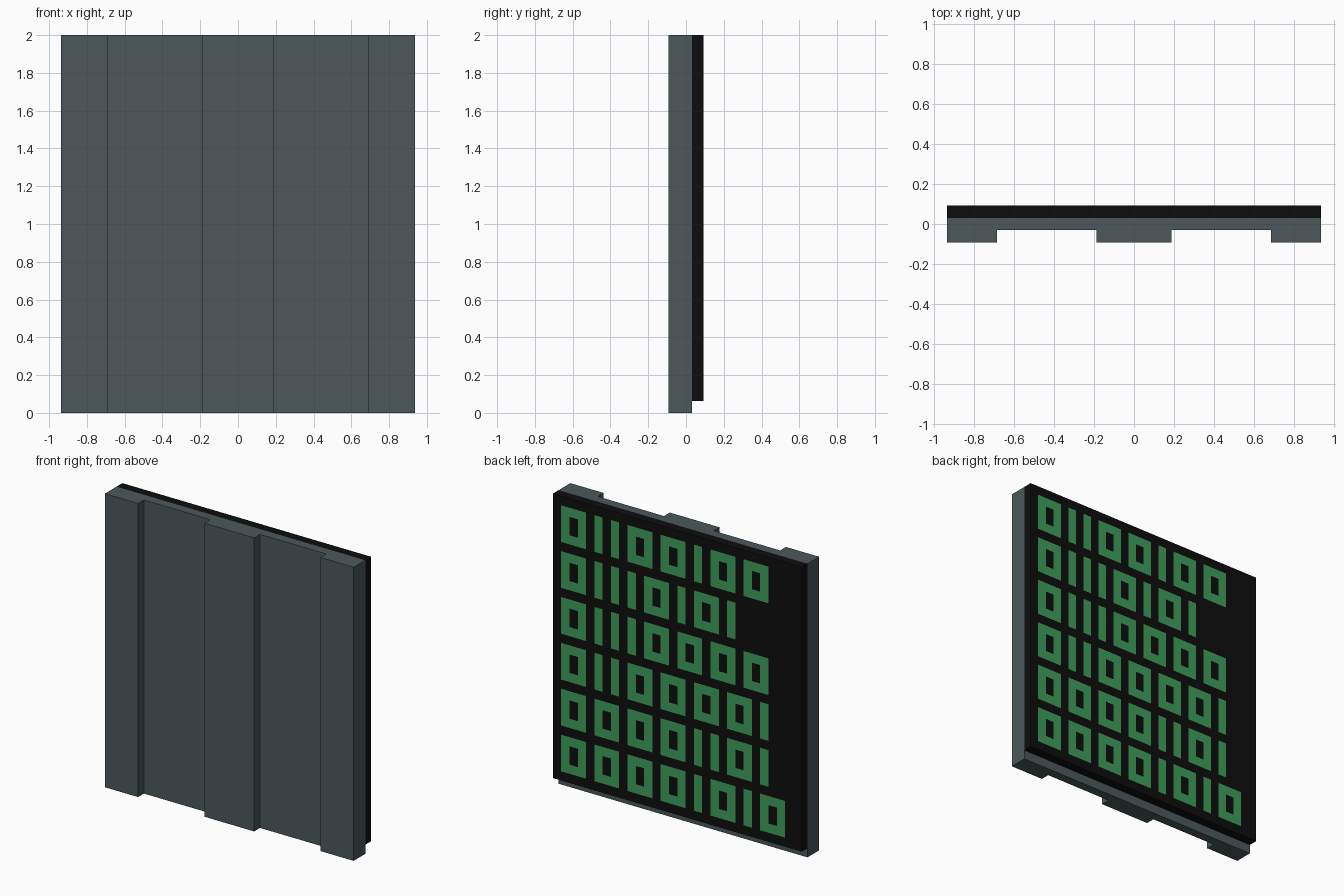
import bpy, bmesh

if "Cube" in bpy.data.objects:
    bpy.data.objects.remove(bpy.data.objects["Cube"])

U = 1 / 16  # the model sits on a grid of 1/16 units


def material(name, srgb):
    lin = [((c / 255 + 0.055) / 1.055) ** 2.4 if c > 10 else c / 255 / 12.92 for c in srgb]
    m = bpy.data.materials.new(name)
    m.diffuse_color = (*lin, 1)
    m.use_nodes = True
    m.node_tree.nodes["Principled BSDF"].inputs["Base Color"].default_value = m.diffuse_color
    return m


def make_object(name, bm, mats):
    bmesh.ops.recalc_face_normals(bm, faces=bm.faces[:])
    me = bpy.data.meshes.new(name)
    bm.to_mesh(me)
    bm.free()
    for m in mats:
        me.materials.append(m)
    ob = bpy.data.objects.new(name, me)
    bpy.context.collection.objects.link(ob)
    return ob


grey = material("slate grey", (76, 88, 92))
black = material("near black", (13, 13, 13))
green = material("screen green", (62, 157, 89))

# Grey casing: ribbed plan profile (half, then mirrored) extruded upward
half = [(3, -1.5), (3, -0.5), (11, -0.5), (11, -1.5), (15, -1.5), (15, 0.5)]
profile = half + [(-x, y) for x, y in reversed(half)]
bm = bmesh.new()
base = bm.faces.new([bm.verts.new((x * U, y * U, 0)) for x, y in profile])
top = bmesh.ops.extrude_face_region(bm, geom=[base], use_keep_orig=True)["geom"]
bmesh.ops.translate(bm, vec=(0, 0, 2),
                    verts=[g for g in top if isinstance(g, bmesh.types.BMVert)])
make_object("casing", bm, [grey])

# Display marks: each row is a run of rings (o) and bars (i), from +x to -x
ROWS = ["oiiooioo", "oiiioioi", "oiiioooo", "oiiooooi", "ooooiioi", "ooooioio"]
lit = set()
for r, row in enumerate(ROWS):
    u, z0 = 1, 27 - 5 * r
    for mark in row:
        w = 3 if mark == "o" else 1
        for a in range(w):
            for b in range(4):
                if not (w == 3 and a == 1 and b in (1, 2)):
                    lit.add((u + a, z0 + b))
        u += w + 1

# Display panel: gridded back face with coloured cells, plain edges and front
bm = bmesh.new()
v = {(u, z): bm.verts.new(((15 - u) * U, 1.5 * U, z * U))
     for u in range(31) for z in range(1, 33)}
for u in range(30):
    for z in range(1, 32):
        f = bm.faces.new([v[u, z], v[u + 1, z], v[u + 1, z + 1], v[u, z + 1]])
        f.material_index = int((u, z) in lit)
rim = [e for e in bm.edges if e.is_boundary]
geom = bmesh.ops.extrude_edge_only(bm, edges=rim)["geom"]
bmesh.ops.translate(bm, vec=(0, -U, 0),
                    verts=[g for g in geom if isinstance(g, bmesh.types.BMVert)])
bmesh.ops.holes_fill(bm, edges=[e for e in bm.edges if e.is_boundary], sides=0)
for f in bm.faces:
    if f.calc_center_median().y < 1.4 * U:
        f.material_index = 0
make_object("display_panel", bm, [black, green])
